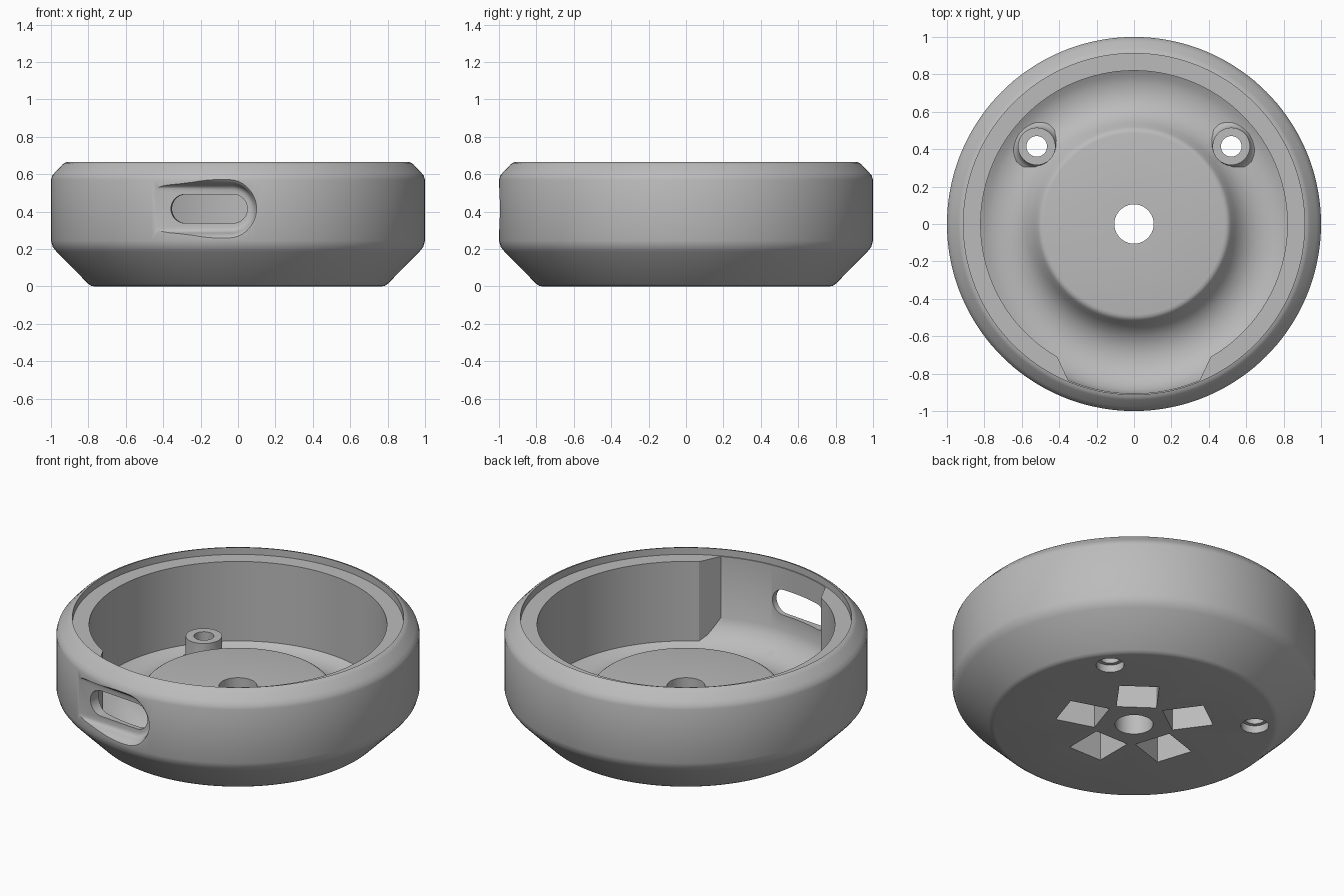
import bpy, bmesh, math
from mathutils import Vector, Matrix

cube = bpy.data.objects.get("Cube")
if cube:
    bpy.data.objects.remove(cube, do_unlink=True)

grey = bpy.data.materials.new("plain_grey")
grey.use_nodes = True
tone = (0.5, 0.5, 0.5, 1)
grey.diffuse_color = tone
grey.node_tree.nodes["Principled BSDF"].inputs["Base Color"].default_value = tone


def loft(name, rings, loop=False):
    """Skin a list of closed rings; cap the ends, or join them in a loop."""
    bm = bmesh.new()
    rows = [[bm.verts.new(p) for p in ring] for ring in rings]
    pairs = list(zip(rows, rows[1:]))
    if loop:
        pairs.append((rows[-1], rows[0]))
    else:
        bm.faces.new(rows[0])
        bm.faces.new(rows[-1])
    n = len(rows[0])
    for a, b in pairs:
        for i in range(n):
            j = (i + 1) % n
            bm.faces.new((a[i], a[j], b[j], b[i]))
    bmesh.ops.recalc_face_normals(bm, faces=bm.faces)
    mesh = bpy.data.meshes.new(name)
    bm.to_mesh(mesh)
    bm.free()
    mesh.materials.append(grey)
    obj = bpy.data.objects.new(name, mesh)
    bpy.context.collection.objects.link(obj)
    return obj


def revolve(name, profile, steps, centre=(0, 0)):
    """Turn a closed (radius, z) profile around a vertical axis."""
    rings = []
    for k in range(steps):
        a = math.tau * k / steps
        rings.append([(centre[0] + r * math.cos(a), centre[1] + r * math.sin(a), z)
                      for r, z in profile])
    return loft(name, rings, loop=True)


def disc(r, z, centre, steps=48):
    return [(centre[0] + r * math.cos(math.tau * k / steps),
             centre[1] + r * math.sin(math.tau * k / steps), z) for k in range(steps)]


def combine(target, tool, operation="DIFFERENCE"):
    """Apply a boolean and drop the tool object."""
    tool.hide_render = True
    mod = target.modifiers.new("cut", "BOOLEAN")
    mod.operation = operation
    mod.solver = "EXACT"
    mod.object = tool
    bpy.context.view_layer.objects.active = target
    bpy.ops.object.modifier_apply(modifier=mod.name)
    bpy.data.objects.remove(tool, do_unlink=True)


# Round housing with stepped rim, dished floor, raised centre and axle hole
outside = [(0.105, 0), (0.77, 0), (0.785, 0.003), (0.8, 0.013), (0.97, 0.185),
           (0.99, 0.21), (1, 0.245), (1, 0.57), (0.993, 0.592), (0.978, 0.61),
           (0.94, 0.65), (0.928, 0.66), (0.912, 0.665)]
inside = [(0.912, 0.623), (0.82, 0.623), (0.82, 0.14), (0.79, 0.123), (0.755, 0.111),
          (0.71, 0.105), (0.66, 0.109), (0.61, 0.128), (0.57, 0.158), (0.54, 0.195),
          (0.52, 0.228), (0.51, 0.24), (0.5, 0.247), (0.485, 0.25), (0.105, 0.25)]
housing = revolve("housing", outside + inside, 144)

# Screw bosses with counterbored holes
boss_profile = [(0.03, 0.06), (0.14, 0.06), (0.135, 0.105), (0.117, 0.118),
                (0.104, 0.135), (0.1, 0.16), (0.1, 0.255), (0.03, 0.255)]
for side in (-1, 1):
    spot = (side * 0.52, 0.415)
    combine(housing, revolve("screw_boss", boss_profile, 48, spot), "UNION")
    for r, top in ((0.055, 0.4), (0.077, 0.045)):
        combine(housing, loft("screw_hole", [disc(r, -0.1, spot), disc(r, top, spot)]))

# Five rectangular pockets in the underside
for k in range(5):
    turn = Matrix.Rotation(math.radians(54 + 72 * k), 3, "Z")
    rings = [[turn @ Vector((x, y, z)) for x, y in
              ((0.19, -0.11), (0.42, -0.11), (0.42, 0.11), (0.19, 0.11))]
             for z in (-0.1, 0.18)]
    combine(housing, loft("base_pocket", rings))

# Inner pocket behind the front opening, its ends closing in towards the outside
section = [(0.78, 31.8, 0.137), (0.82, 30, 0.14), (0.855, 27, 0.165), (0.885, 24.8, 0.205),
           (0.906, 22.8, 0.25), (0.906, 22.8, 0.645), (0.82, 30, 0.645), (0.78, 31.8, 0.645)]
rings = []
for k in range(25):
    t = -1 + k / 12
    rings.append([(r * math.sin(math.radians(a * t)), -r * math.cos(math.radians(a * t)), z)
                  for r, a, z in section])
combine(housing, loft("inner_pocket", rings))

# Tilted frame of the front recess: along, and outward
along = Vector((0.55, -0.047, 0)).normalized()
outward = Vector((along.y, -along.x, 0))
origin = Vector((0, -0.936, 0.415))


def stadium(u0, u1, r, h, steps=20):
    ring = []
    for u, start in ((u1, -90), (u0, 90)):
        for k in range(steps + 1):
            a = math.radians(start + 180 * k / steps)
            ring.append(origin + along * (u + r * math.cos(a)) + outward * h
                        + Vector((0, 0, r * math.sin(a))))
    return ring


# Shallow flared recess running out on one side, then the through slot
flare = [(0.1, 0), (0.112, 0.004), (0.122, 0.013), (0.128, 0.025),
         (0.133, 0.04), (0.142, 0.055), (0.16, 0.07), (0.19, 0.09), (0.19, 0.3)]
combine(housing, loft("front_recess", [stadium(-0.9, -0.035, r, h) for r, h in flare]))
combine(housing, loft("front_slot", [stadium(-0.283, -0.027, 0.077, h) for h in (-0.3, 0.3)]))

# Smooth shading with crisp edges
bpy.ops.object.select_all(action="DESELECT")
housing.select_set(True)
bpy.context.view_layer.objects.active = housing
bpy.ops.object.shade_smooth_by_angle(angle=math.radians(32))
